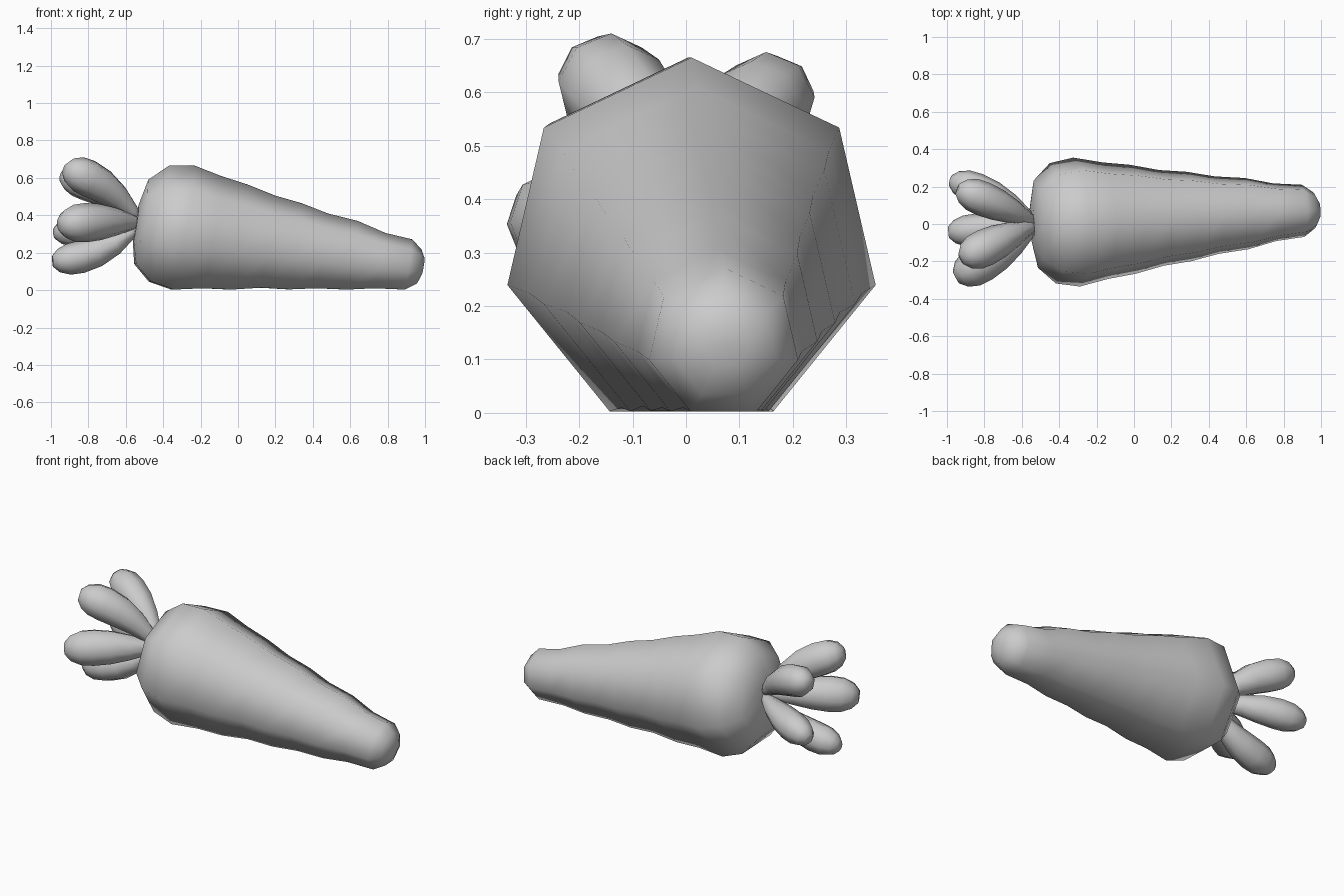
import bpy, bmesh, math
from mathutils import Vector

cube = bpy.data.objects.get("Cube")
if cube:
    bpy.data.objects.remove(cube, do_unlink=True)

grey = bpy.data.materials.new("plain_grey")
grey.use_nodes = True
COLOUR = (0.6, 0.6, 0.6, 1)
grey.diffuse_color = COLOUR
grey.node_tree.nodes["Principled BSDF"].inputs["Base Color"].default_value = COLOUR


def loft(name, rings):
    """Skin a list of point rings and close both ends with a fan."""
    bm = bmesh.new()
    loops = [[bm.verts.new(p) for p in ring] for ring in rings]
    n = len(loops[0])
    for a, b in zip(loops, loops[1:]):
        for i in range(n):
            j = (i + 1) % n
            bm.faces.new((a[i], a[j], b[j], b[i]))
    for loop in (loops[0], loops[-1]):
        cap = bm.faces.new(loop)
        bmesh.ops.poke(bm, faces=[cap])
    bmesh.ops.recalc_face_normals(bm, faces=bm.faces)
    mesh = bpy.data.meshes.new(name)
    bm.to_mesh(mesh)
    bm.free()
    mesh.materials.append(grey)
    mesh.shade_smooth()
    obj = bpy.data.objects.new(name, mesh)
    bpy.context.collection.objects.link(obj)
    return obj


def ring(centre, up, side, radius, sides):
    angles = [2 * math.pi * i / sides for i in range(sides)]
    return [centre + radius * (up * math.cos(a) + side * math.sin(a)) for a in angles]


# Tapered root: seven-sided rings, each given by its top corner and flat underside (x, z)
SECTIONS = [
    (-.53, .46, -.56, .26), (-.48, .59, -.55, .14), (-.37, .665, -.47, .045),
    (-.23, .665, -.35, .003), (-.09, .61, -.19, .01), (.05, .565, -.04, .003),
    (.2, .505, .12, .013), (.34, .465, .27, .004), (.48, .41, .42, .01),
    (.64, .37, .58, .003), (.79, .305, .73, .01), (.93, .272, .89, .003),
    (.98, .22, .955, .035), (.998, .17, .985, .09),
]
SIDES = 7
flat = math.cos(math.pi / SIDES)
side = Vector((-.05, 1, 0)).normalized()
body = []
for tx, tz, bx, bz in SECTIONS:
    top, bottom = Vector((tx, 0, tz)), Vector((bx, 0, bz))
    radius = (top - bottom).length / (1 + flat)
    centre = bottom.lerp(top, flat / (1 + flat))
    centre.y = .025 + .05 * centre.x
    body.append(ring(centre, (top - bottom).normalized(), side, radius, SIDES))
loft("root", body)

# Leaves: bent teardrops fanning out from the crown
PROFILE = [(0, .25), (.15, .42), (.35, .7), (.55, .92), (.72, 1), (.84, .95), (.93, .72), (.985, .35)]
BASE = Vector((-.52, 0, .36))


def leaf(name, bend, tip, radius):
    bend, tip = Vector(bend), Vector(tip)
    rings = []
    for t, r in PROFILE:
        centre = BASE * (1 - t) ** 2 + bend * 2 * t * (1 - t) + tip * t * t
        along = ((bend - BASE) * (1 - t) + (tip - bend) * t).normalized()
        across = along.cross(Vector((0, 0, 1))).normalized()
        rings.append(ring(centre, across.cross(along), across, radius * r, 8))
    loft(name, rings)


leaf("leaf_upper_front", (-.68, -.07, .58), (-.93, -.19, .645), .1)
leaf("leaf_upper_back", (-.68, .09, .56), (-.95, .19, .61), .093)
leaf("leaf_side_front", (-.68, -.14, .375), (-.96, -.29, .35), .105)
leaf("leaf_side_back", (-.7, .16, .35), (-.99, .235, .30), .085)
leaf("leaf_lower", (-.7, -.02, .17), (-1.0, -.045, .155), .087)
